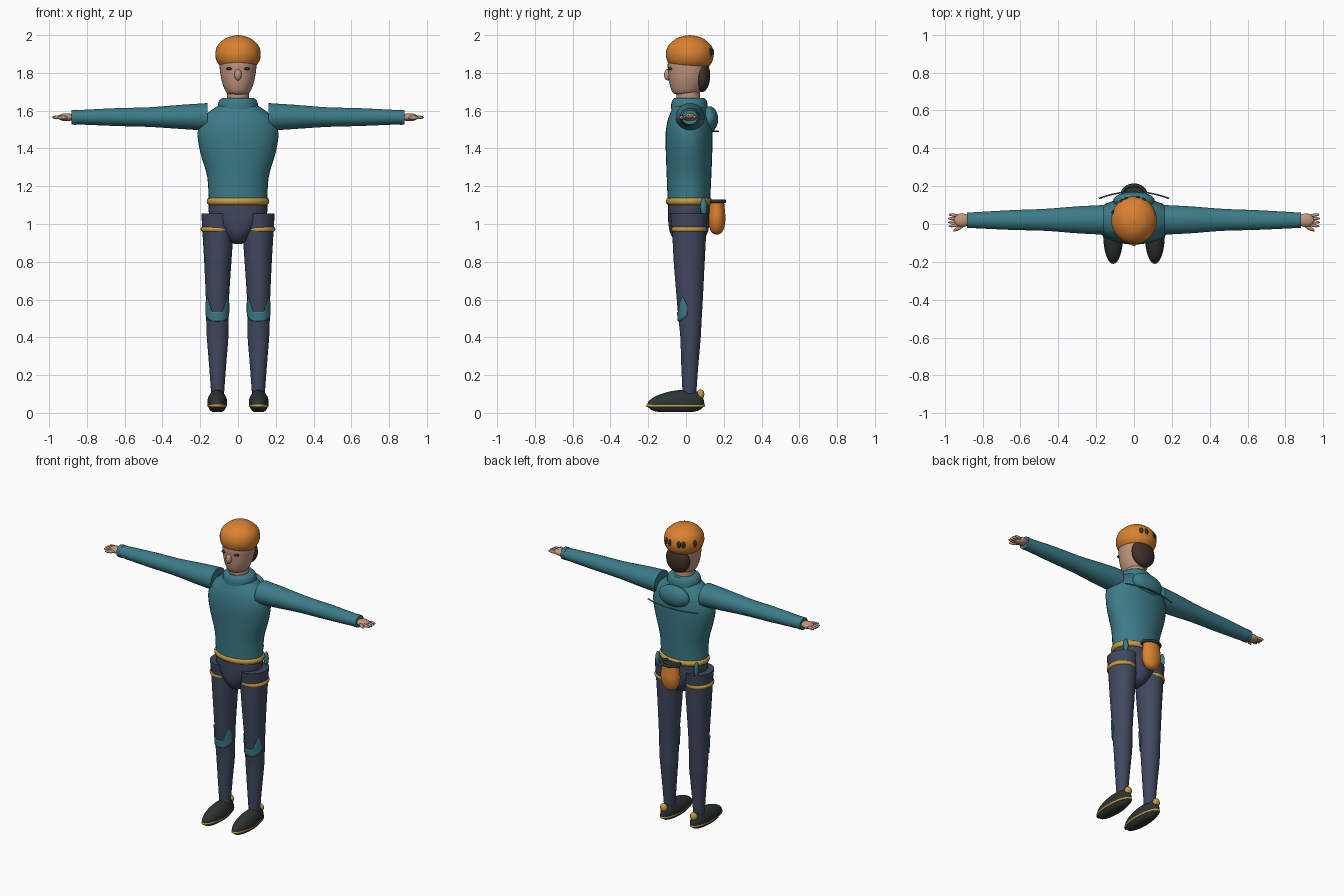
import bpy, bmesh, math
from mathutils import Vector

if "Cube" in bpy.data.objects:
    bpy.data.objects.remove(bpy.data.objects["Cube"], do_unlink=True)


def material(name, rgb):
    m = bpy.data.materials.new(name)
    m.use_nodes = True
    m.diffuse_color = (*rgb, 1)
    m.node_tree.nodes["Principled BSDF"].inputs["Base Color"].default_value = (*rgb, 1)
    return m


teal = material("teal fabric", (.045, .20, .245))
navy = material("navy fabric", (.052, .066, .115))
orange = material("orange", (.70, .22, .03))
yellow = material("yellow trim", (.58, .33, .05))
skin = material("skin", (.53, .30, .21))
dark = material("dark rubber", (.026, .034, .033))
brown = material("brown hair", (.05, .032, .026))


def finish(name, bm, mat, angle=40):
    bmesh.ops.recalc_face_normals(bm, faces=bm.faces)
    me = bpy.data.meshes.new(name)
    bm.to_mesh(me)
    bm.free()
    ob = bpy.data.objects.new(name, me)
    bpy.context.collection.objects.link(ob)
    me.materials.append(mat)
    bpy.ops.object.select_all(action="DESELECT")
    bpy.context.view_layer.objects.active = ob
    ob.select_set(True)
    bpy.ops.object.shade_smooth_by_angle(angle=math.radians(angle))
    return ob


def smooth_rings(rings, steps):
    """Catmull-Rom interpolation between sections."""
    r = [Vector(a) for a in rings]
    r = [r[0]] + r + [r[-1]]
    out = []
    for a, b, c, d in zip(r, r[1:], r[2:], r[3:]):
        for i in range(steps):
            t = i / steps
            out.append(b + (c - a) * (t / 2) + (a * 2 - b * 5 + c * 4 - d) * (t * t / 2)
                       + (b * 3 - a - c * 3 + d) * (t ** 3 / 2))
    return out + [r[-1]]


def loft(name, rings, mat, axis="z", side=1, segs=32, steps=4):
    """Elliptical sections: position along axis, two centres, two radii."""
    bm = bmesh.new()
    loops = []
    for s, ca, cb, ra, rb in smooth_rings(rings, steps):
        loop = []
        for i in range(segs):
            t = math.tau * i / segs
            a, b = ca + ra * math.cos(t), cb + rb * math.sin(t)
            loop.append(bm.verts.new((side * a, b, s) if axis == "z" else (side * s, a, b)))
        loops.append(loop)
    for lo, hi in zip(loops, loops[1:]):
        for i in range(segs):
            j = (i + 1) % segs
            bm.faces.new((lo[i], lo[j], hi[j], hi[i]))
    bm.faces.new(loops[0])
    bm.faces.new(loops[-1])
    return finish(name, bm, mat)


def ball(name, loc, radii, mat, turn=0, segs=24):
    bm = bmesh.new()
    bmesh.ops.create_uvsphere(bm, u_segments=segs, v_segments=segs // 2, radius=1)
    for v in bm.verts:
        v.co = Vector(a * b for a, b in zip(v.co, radii))
    ob = finish(name, bm, mat)
    ob.location, ob.rotation_euler.z = loc, turn
    return ob


def band(name, loc, rx, ry, thick, height, mat, segs=32):
    """Rounded elliptical ring lying flat."""
    bm = bmesh.new()
    grid = []
    for i in range(segs):
        t = math.tau * i / segs
        row = []
        for k in range(8):
            p = math.tau * k / 8
            d = thick * math.cos(p)
            row.append(bm.verts.new(((rx + d) * math.cos(t), (ry + d) * math.sin(t),
                                     height * math.sin(p))))
        grid.append(row)
    for i in range(segs):
        for k in range(8):
            i2, k2 = (i + 1) % segs, (k + 1) % 8
            bm.faces.new((grid[i][k], grid[i2][k], grid[i2][k2], grid[i][k2]))
    ob = finish(name, bm, mat, 60)
    ob.location = loc
    return ob


# Torso, collar, belt and pelvis
loft("sweater", [(1.11, 0, .015, .155, .112), (1.25, 0, .016, .163, .118),
                 (1.38, 0, .016, .2, .123), (1.48, 0, .016, .214, .124),
                 (1.55, 0, .016, .195, .113), (1.59, 0, .016, .158, .098),
                 (1.63, 0, .016, .1, .085)], teal)
loft("collar", [(1.61, 0, .018, .106, .097), (1.635, 0, .018, .105, .096),
                (1.655, 0, .018, .098, .09), (1.668, 0, .018, .082, .078)], teal)
band("belt", (0, .016, 1.12), .151, .108, .015, .02, yellow)
loft("pelvis", [(.893, 0, .015, .015, .03), (.91, 0, .015, .05, .07),
                (.95, 0, .015, .083, .098), (1.0, 0, .015, .125, .108),
                (1.055, 0, .015, .153, .11), (1.11, 0, .015, .153, .11)], navy)

# Hood and seam cord on the back
ball("hood", (0, .125, 1.555), (.11, .045, .068), teal)
cord = bpy.data.curves.new("back_cord", "CURVE")
cord.dimensions = "3D"
cord.bevel_depth = .004
line = cord.splines.new("POLY")
line.points.add(16)
for i, p in enumerate(line.points):
    u = i / 8 - 1
    p.co = (.185 * u, .17 - .035 * u * u, 1.49, 1)
cord.materials.append(teal)
bpy.context.collection.objects.link(bpy.data.objects.new("back_cord", cord))

# Head
loft("neck", [(1.62, 0, .012, .06, .062), (1.72, 0, .012, .058, .062)], skin)
loft("head", [(1.685, 0, .0, .035, .04), (1.695, 0, .0, .06, .07), (1.74, 0, .005, .081, .092),
              (1.80, 0, .01, .094, .104), (1.86, 0, .012, .096, .107),
              (1.92, 0, .015, .07, .08)], skin)
ball("nose", (0, -.096, 1.79), (.019, .02, .03), skin)
ball("hair", (0, .085, 1.785), (.083, .043, .087), brown)
loft("helmet", [(1.833, 0, .02, .088, .098), (1.845, 0, .02, .102, .11), (1.87, 0, .02, .116, .122),
                (1.905, 0, .02, .12, .126), (1.945, 0, .02, .108, .113),
                (1.98, 0, .02, .071, .074), (1.994, 0, .02, .037, .038),
                (2.0, 0, .02, .002, .002)], orange)
for i, deg in enumerate((26, 10, -21, -34, -70)):
    t = math.radians(deg)
    ball(f"helmet_vent_{i + 1}", (.116 * math.sin(t), .02 + .121 * math.cos(t), 1.908),
         (.013, .01, .023), dark, -t, 16)

# Chalk bag hanging behind the belt
loft("chalk_bag", [(.945, 0, .163, .012, .01), (.955, 0, .163, .036, .027), (.985, 0, .163, .056, .04),
                   (1.03, 0, .163, .065, .046), (1.08, 0, .163, .06, .042),
                   (1.12, 0, .163, .056, .038)], orange)
band("bag_rim", (0, .16, 1.12), .06, .044, .01, .01, dark)
ball("bag_opening", (0, .16, 1.12), (.056, .04, .004), dark)

LEG = [(.10, .108, .018, .034, .036), (.25, .108, .02, .045, .045), (.40, .108, .024, .057, .054),
       (.48, .109, .022, .059, .06), (.60, .109, .02, .061, .069), (.80, .107, .017, .072, .082),
       (.97, .106, .017, .083, .091), (1.055, .106, .016, .088, .1)]
leg_sections = smooth_rings(LEG, 8)


def leg_point(z, angle, lift):
    """Point on the front of the trouser surface."""
    for a, b in zip(leg_sections, leg_sections[1:]):
        if a[0] <= z <= b[0]:
            _, cx, cy, rx, ry = a.lerp(b, (z - a[0]) / (b[0] - a[0]))
            return cx + (rx + lift) * math.sin(angle), cy - (ry + lift) * math.cos(angle), z


def knee_patch(name, side):
    bm = bmesh.new()
    cols = []
    for i in range(33):
        u = i / 16 - 1
        low = .485 + .035 * abs(u) ** 3
        high = .535 + .08 * max(0, 1 - abs(abs(u) - .76) / .4) ** .8
        col = []
        for k in range(7):
            x, y, z = leg_point(low + (high - low) * k / 6, u * 1.35, .003)
            col.append(bm.verts.new((x * side, y, z)))
        cols.append(col)
    for a, b in zip(cols, cols[1:]):
        for k in range(6):
            bm.faces.new((a[k], b[k], b[k + 1], a[k + 1]))
    ob = finish(name, bm, teal)
    solid = ob.modifiers.new("thickness", "SOLIDIFY")
    solid.thickness, solid.offset = .004, 0


for side, tag in ((1, "left"), (-1, "right")):
    # Arm, cuff and hand
    loft(f"{tag}_sleeve", [(.162, .022, 1.567, .078, .073), (.3, .022, 1.567, .071, .064),
                           (.47, .022, 1.566, .058, .052), (.65, .021, 1.566, .052, .047),
                           (.865, .02, 1.565, .041, .037)], teal, "x", side)
    loft(f"{tag}_cuff", [(.858, .02, 1.565, .042, .04), (.882, .02, 1.565, .041, .039)],
         teal, "x", side)
    ball(f"{tag}_palm", (side * .908, .02, 1.565), (.046, .036, .021), skin)
    for i in range(4):
        y = -.008 + .018 * i
        ball(f"{tag}_finger_{i + 1}", (side * (.955 - .004 * abs(i - 1.5)), y, 1.565),
             (.031, .0085, .01), skin, side * (i - 1.5) * .1, 12)
    ball(f"{tag}_thumb", (side * .927, -.022, 1.563), (.032, .01, .011), skin, -side * .5, 12)

    # Leg with thigh strap and knee patch
    loft(f"{tag}_trouser_leg", LEG, navy, "z", side)
    band(f"{tag}_thigh_strap", (side * .112, .017, .972), .078, .087, .008, .013, yellow)
    knee_patch(f"{tag}_knee_patch", side)

    # Shoe: upper, trim line, sole and heel tab
    loft(f"{tag}_shoe_upper", [(.04, side * .11 * side, -.055, .052, .152), (.065, .11, -.05, .052, .145),
                               (.09, .11, -.037, .044, .12), (.11, .11, -.018, .029, .082),
                               (.12, .11, -.005, .012, .04)], dark, "z", side)
    band(f"{tag}_shoe_trim", (side * .11, -.055, .038), .047, .15, .006, .007, yellow)
    loft(f"{tag}_sole", [(.005, .11, -.055, .025, .09), (.014, .11, -.055, .038, .125),
                         (.036, .11, -.055, .05, .152)], dark, "z", side)
    ball(f"{tag}_heel_tab", (side * .11, .077, .098), (.024, .02, .027), yellow)

    # Eye and belt clip
    ball(f"{tag}_eye", (side * .047, -.083, 1.822), (.016, .012, .008), dark, side * .45, 16)
    ball(f"{tag}_belt_clip", (side * .143, .093, 1.09), (.014, .018, .048), teal)
